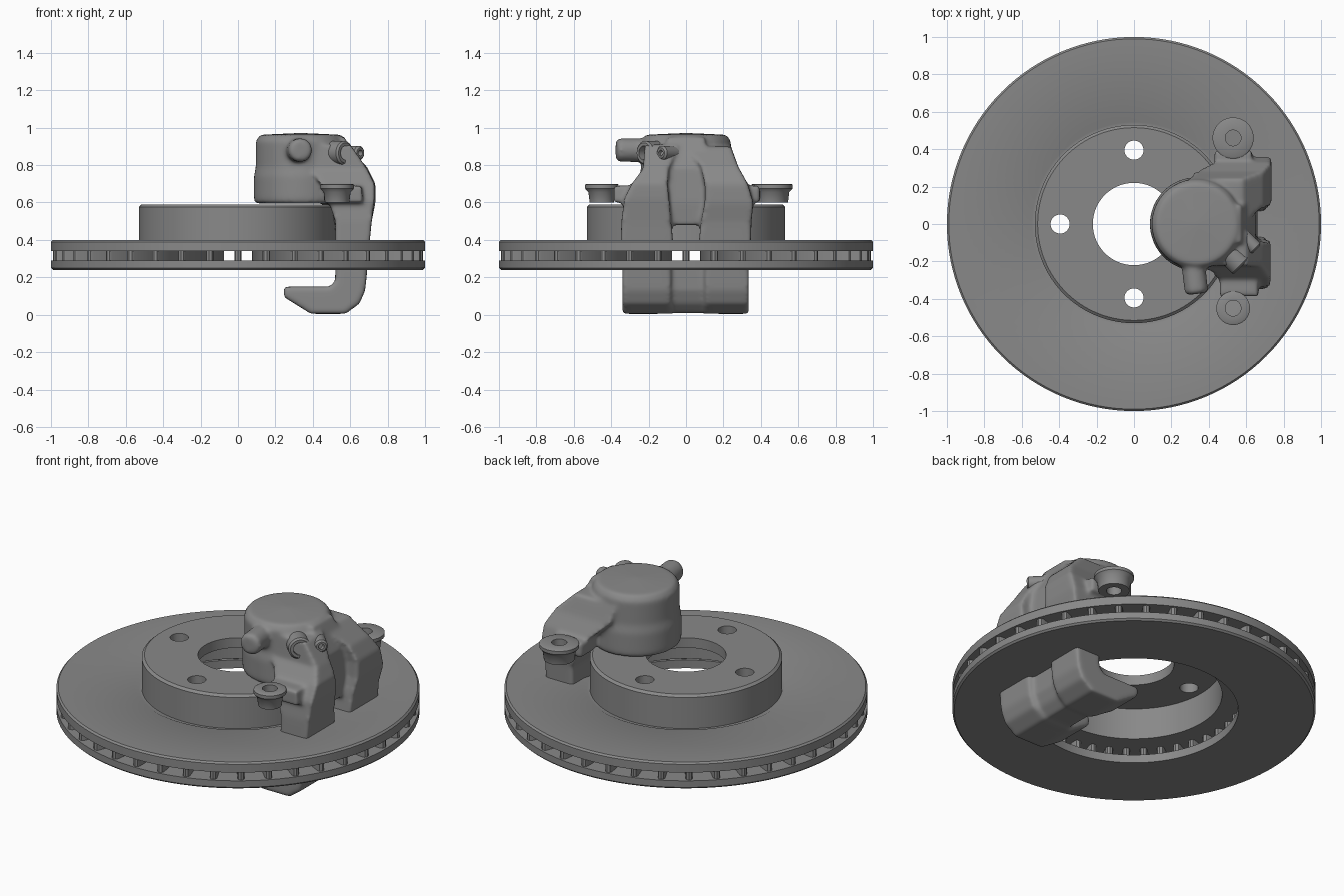
import bpy, bmesh, math
from mathutils import Matrix, Vector

if "Cube" in bpy.data.objects:
    bpy.data.objects.remove(bpy.data.objects["Cube"], do_unlink=True)

steel = bpy.data.materials.new("grey_steel")
steel.use_nodes = True
STEEL = (0.25, 0.25, 0.25, 1)
steel.diffuse_color = STEEL
steel.node_tree.nodes["Principled BSDF"].inputs["Base Color"].default_value = STEEL


def lathe(bm, pts, mat=Matrix(), n=48):
    """Turn (radius, height) points round z; loop the profile if it is off the axis."""
    rings = [[bm.verts.new(mat @ Vector((r * math.cos(math.tau * i / n),
                                         r * math.sin(math.tau * i / n), z)))
              for i in range(n)] for r, z in pts]
    pairs = list(zip(rings, rings[1:]))
    if pts[0][0] > 0:
        pairs.append((rings[-1], rings[0]))
    for a, b in pairs:
        for i in range(n):
            j = (i + 1) % n
            bm.faces.new((a[i], a[j], b[j], b[i]))
    bmesh.ops.remove_doubles(bm, verts=[v for r in rings for v in r], dist=1e-5)


def loft(bm, rings):
    """Skin a stack of point loops and cap both ends."""
    rings = [[bm.verts.new(p) for p in r] for r in rings]
    n = len(rings[0])
    for a, b in zip(rings, rings[1:]):
        for i in range(n):
            j = (i + 1) % n
            bm.faces.new((a[i], a[j], b[j], b[i]))
    bm.faces.new(rings[0])
    bm.faces.new(rings[-1])


def tower(bm, *sections):
    """Block with a rectangle (z, x0, x1, y0, y1) at each height."""
    loft(bm, [[(x0, y0, z), (x1, y0, z), (x1, y1, z), (x0, y1, z)]
              for z, x0, x1, y0, y1 in sections])


def prism(bm, outline, y0, y1):
    """Side outline (x, z) extruded along y."""
    loft(bm, [[(x, y, z) for x, z in outline] for y in (y0, y1)])


def along(start, direction):
    return Matrix.Translation(start) @ Vector(direction).to_track_quat('Z', 'Y').to_matrix().to_4x4()


def finish(name, bm, cast=False, cutter=None, angle=35):
    bmesh.ops.recalc_face_normals(bm, faces=bm.faces)
    mesh = bpy.data.meshes.new(name)
    bm.to_mesh(mesh)
    bm.free()
    ob = bpy.data.objects.new(name, mesh)
    bpy.context.collection.objects.link(ob)
    mesh.materials.append(steel)
    bpy.ops.object.select_all(action='DESELECT')
    ob.select_set(True)
    bpy.context.view_layer.objects.active = ob
    if cast:  # fuse the pieces and round them like a casting
        m = ob.modifiers.new("fuse", 'REMESH')
        m.mode, m.voxel_size = 'VOXEL', 0.011
        s = ob.modifiers.new("soften", 'SMOOTH')
        s.factor, s.iterations = 0.5, 10
    if cutter:
        b = ob.modifiers.new("holes", 'BOOLEAN')
        b.operation, b.object, b.solver = 'DIFFERENCE', cutter, 'EXACT'
    for m in list(ob.modifiers):
        bpy.ops.object.modifier_apply(modifier=m.name)
    bpy.ops.object.shade_smooth_by_angle(angle=math.radians(angle))
    return ob


# Bolt hole cutters
bm = bmesh.new()
for k in range(4):
    a = k * math.pi / 2
    lathe(bm, [(0, 0.48), (0.051, 0.48), (0.051, 0.65), (0, 0.65)],
          Matrix.Translation((0.395 * math.cos(a), 0.395 * math.sin(a), 0)), 32)
holes = finish("bolt_hole_cutter", bm)
holes.hide_render = True

# Hat and upper friction ring in one turned piece
bm = bmesh.new()
lathe(bm, [(0.22, 0.53), (0.22, 0.59), (0.515, 0.59), (0.53, 0.577), (0.53, 0.388),
           (0.545, 0.388), (0.57, 0.4), (0.99, 0.4), (1, 0.39), (1, 0.34),
           (0.485, 0.34), (0.485, 0.53)], n=128)
finish("rotor_hat_and_upper_ring", bm, cutter=holes)
bpy.data.objects.remove(holes, do_unlink=True)

# Lower friction ring
bm = bmesh.new()
lathe(bm, [(0.575, 0.24), (0.99, 0.24), (1, 0.25), (1, 0.29), (0.575, 0.29)], n=128)
finish("rotor_lower_ring", bm)

# Cooling vanes with rounded ends
bm = bmesh.new()
HALF = 0.02
for k in range(40):
    turn = Matrix.Rotation(math.tau * k / 40, 3, 'Z')
    outline = []
    for centre, start in ((0.97, -90), (0.605, 90)):
        for step in range(5):
            a = math.radians(start + step * 45)
            outline.append((centre + HALF * math.cos(a), HALF * math.sin(a)))
    loft(bm, [[turn @ Vector((x, y, z)) for x, y in outline] for z in (0.285, 0.345)])
finish("cooling_vanes", bm)

# Caliper body: piston housing, two legs, web, necks and stub
bm = bmesh.new()
lathe(bm, [(0, 0.595), (0.245, 0.595), (0.25, 0.62), (0.25, 0.74), (0.24, 0.79), (0.24, 0.93),
           (0.215, 0.962), (0, 0.972)], Matrix.Translation((0.335, 0, 0)))
tower(bm, (0.35, 0.52, 0.7, 0.065, 0.345), (0.5, 0.52, 0.715, 0.08, 0.35),
      (0.6, 0.48, 0.735, 0.1, 0.36), (0.7, 0.42, 0.735, 0.1, 0.33),
      (0.79, 0.32, 0.69, 0.08, 0.28), (0.9, 0.3, 0.58, 0, 0.24))
tower(bm, (0.35, 0.52, 0.7, -0.35, -0.065), (0.5, 0.52, 0.715, -0.345, -0.08),
      (0.62, 0.48, 0.73, -0.33, -0.09), (0.7, 0.44, 0.73, -0.29, -0.1),
      (0.78, 0.38, 0.69, -0.23, -0.09), (0.91, 0.36, 0.6, -0.22, -0.04))
tower(bm, (0.48, 0.52, 0.65, -0.12, 0.12), (0.6, 0.45, 0.66, -0.12, 0.12),
      (0.78, 0.4, 0.65, -0.12, 0.12), (0.95, 0.35, 0.57, -0.1, 0.1))
tower(bm, (0.6, 0.43, 0.63, 0.25, 0.395), (0.69, 0.43, 0.63, 0.25, 0.395))
tower(bm, (0.6, 0.46, 0.67, -0.385, -0.25), (0.69, 0.46, 0.66, -0.385, -0.25))
lathe(bm, [(0, 0), (0.064, 0), (0.064, 0.2), (0.05, 0.215), (0, 0.215)],
      along((0.31, -0.16, 0.88), (0.12, -1, 0)), 24)
finish("caliper_body", bm, cast=True, angle=60)

# Hook under the rotor: two fingers and a recessed middle
bm = bmesh.new()
finger = [(0.245, 0.15), (0.245, 0.095), (0.39, 0.005), (0.575, 0.005), (0.65, 0.06),
          (0.68, 0.13), (0.695, 0.28), (0.52, 0.28), (0.52, 0.18), (0.49, 0.15)]
middle = [(0.4, 0.15), (0.4, 0.01), (0.57, 0.01), (0.62, 0.06),
          (0.65, 0.13), (0.66, 0.28), (0.52, 0.28), (0.52, 0.18), (0.49, 0.15)]
prism(bm, finger, -0.34, -0.08)
prism(bm, finger, 0.1, 0.335)
prism(bm, middle, -0.14, 0.16)
finish("caliper_hook", bm, cast=True, angle=60)

# Mounting ears with bolt holes
for name, y, r in (("rear_ear", 0.46, 0.11), ("front_ear", -0.45, 0.09)):
    bm = bmesh.new()
    lathe(bm, [(0.042, 0.6), (r - 0.025, 0.6), (r - 0.018, 0.655), (r, 0.675), (r, 0.695),
               (r - 0.008, 0.7), (0.042, 0.7)], Matrix.Translation((0.53, y, 0)))
    finish(name, bm)

# Hollow hose port and bleed port on the outer front corner
for name, start, r, bore, length in (("hose_port", (0.48, -0.13, 0.865), 0.064, 0.038, 0.135),
                                     ("bleed_port", (0.57, -0.05, 0.865), 0.038, 0.016, 0.12)):
    bm = bmesh.new()
    lathe(bm, [(0, 0), (r, 0), (r, length - 0.01), (r - 0.01, length), (bore, length),
               (bore, length - 0.05), (0, length - 0.05)], along(start, (1, -1, 0)), 32)
    finish(name, bm)
